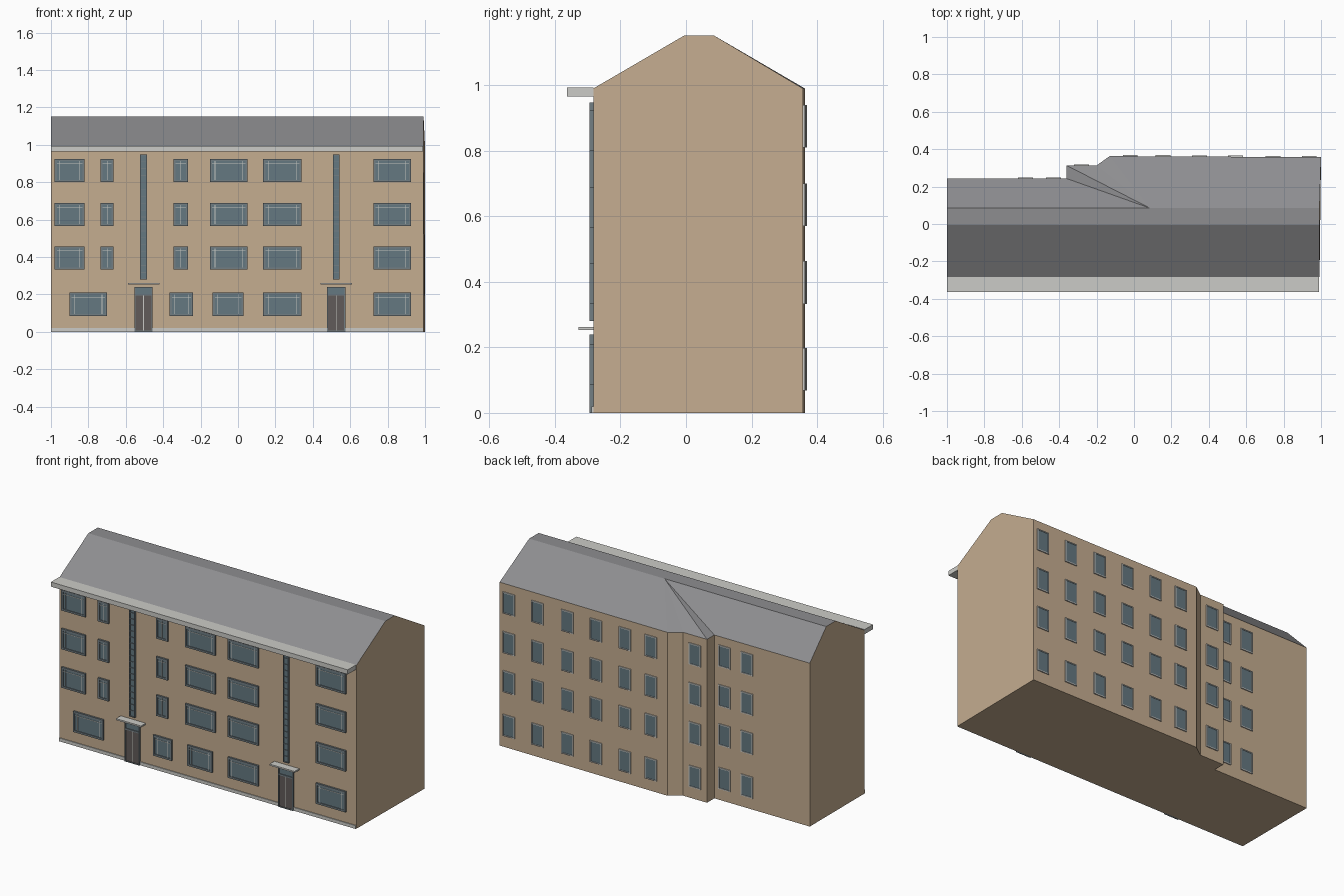
import bpy, bmesh

if "Cube" in bpy.data.objects:
    bpy.data.objects.remove(bpy.data.objects["Cube"])

FRONT = -0.283


def mat(name, r, g, b):
    m = bpy.data.materials.new(name)
    m.diffuse_color = (r, g, b, 1)
    m.use_nodes = True
    m.node_tree.nodes["Principled BSDF"].inputs["Base Color"].default_value = m.diffuse_color
    return m


WALL = mat("render_wall", .56, .42, .28)
ROOF = mat("roof_grey", .27, .27, .28)
GLASS = mat("glass", .13, .19, .22)
FRAME = mat("window_frame", .17, .21, .23)
PALE = mat("pale_trim", .6, .6, .57)
DOOR = mat("door", .12, .105, .1)


def finish(name, bm, material):
    bmesh.ops.recalc_face_normals(bm, faces=bm.faces)
    me = bpy.data.meshes.new(name)
    bm.to_mesh(me)
    bm.free()
    me.materials.append(material)
    ob = bpy.data.objects.new(name, me)
    bpy.context.collection.objects.link(ob)
    return ob


def add_box(bm, x0, x1, y0, y1, z0, z1):
    v = [bm.verts.new((x, y, z)) for x in (x0, x1) for y in (y0, y1) for z in (z0, z1)]
    for f in ((0, 1, 3, 2), (4, 6, 7, 5), (0, 4, 5, 1), (2, 3, 7, 6), (0, 2, 6, 4), (1, 5, 7, 3)):
        bm.faces.new([v[i] for i in f])


def boxes(name, material, items):
    bm = bmesh.new()
    for b in items:
        add_box(bm, *b)
    return finish(name, bm, material)


def ring(x0, x1, y0, y1, z0, z1, t):
    # four bars around a rectangle
    return [(x0, x0 + t, y0, y1, z0, z1), (x1 - t, x1, y0, y1, z0, z1),
            (x0 + t, x1 - t, y0, y1, z0, z0 + t), (x0 + t, x1 - t, y0, y1, z1 - t, z1)]


# Stepped footprint: front right, the back wall steps, front left
EAVE, RIDGE = 0.99, 1.152
R0, R1 = -0.005, 0.085
foot = [(.992, FRONT), (1, .357), (-.13, .363), (-.2, .313), (-.36, .313),
        (-.36, .243), (-1, .243), (-1, FRONT)]

# Walls with both gables and the floor
bm = bmesh.new()
low = [bm.verts.new((x, y, 0)) for x, y in foot]
top = [bm.verts.new((x, y, EAVE)) for x, y in foot]
n = len(foot)
for i in range(n):
    j = (i + 1) % n
    face = [low[i], low[j], top[j], top[i]]
    if i in (0, 6):
        x = foot[i][0]
        ys = (R1, R0) if i == 0 else (R0, R1)
        face[3:3] = [bm.verts.new((x, y, RIDGE)) for y in ys]
    bm.faces.new(face)
bm.faces.new(low)
finish("walls", bm, WALL)

# Roof: front slope, flat ridge strip and a fanned back slope
bm = bmesh.new()
e = [bm.verts.new((x, y, EAVE)) for x, y in foot]
fr, br, bl, fl = [bm.verts.new((x, y, RIDGE)) for x, y in
                  ((.992, R0), (.992, R1), (-1, R1), (-1, R0))]
mid = bm.verts.new((.085, R1, RIDGE))
bm.faces.new((e[7], e[0], fr, fl))
bm.faces.new((fl, fr, br, mid, bl))
bm.faces.new((e[1], mid, br))
for i in range(1, 5):
    bm.faces.new((e[i], e[i + 1], mid))
bm.faces.new((e[5], bl, mid))
bm.faces.new((e[5], e[6], bl))
finish("roof", bm, ROOF)

# Eaves cornice and plinth strip on the front
boxes("cornice", PALE, [(-1, .99, -.363, FRONT, .965, .993)])
boxes("plinth", PALE, [(-1, .99, FRONT - .005, FRONT, 0, .02)])

# Front windows
upper = [(-.98, -.82), (-.735, -.665), (-.345, -.268), (-.15, .05), (.135, .34), (.725, .925)]
lower = [(-.9, -.7), (-.365, -.24), (-.135, .03), (.135, .34), (.725, .925)]
wins = [(a, b, z, z + .125) for z in (.8, .565, .332) for a, b in upper]
wins += [(a, b, .085, .21) for a, b in lower]
frames, panes, bars = [], [], []
for a, b, z0, z1 in wins:
    frames += ring(a, b, FRONT - .011, FRONT, z0, z1, .011)
    panes.append((a + .011, b - .011, FRONT - .006, FRONT, z0 + .011, z1 - .011))
    bars.append((a + .011, b - .011, FRONT - .008, FRONT - .006, z1 - .026, z1 - .023))
    xs = (a + .027, b - .027) if b - a > .1 else ((a + b) / 2,)
    bars += [(x - .0015, x + .0015, FRONT - .008, FRONT - .006, z0 + .011, z1 - .011) for x in xs]
boxes("front_window_frames", FRAME, frames)
boxes("front_window_glass", GLASS, panes)
boxes("front_window_bars", PALE, bars)

# Two entrances, each with a tall stair window, door, transom and canopy
for side, cx in (("left", -.505), ("right", .525)):
    y = FRONT - .012
    s0, s1, z0, z1 = cx - .018, cx + .018, .28, .947
    strip = ring(s0, s1, y, FRONT, z0, z1, .004)
    step = (z1 - z0) / 18
    strip += [(s0 + .004, s1 - .004, y + .002, FRONT, z0 + k * step - .002, z0 + k * step + .002)
              for k in range(1, 18)]
    boxes(side + "_stair_window_frame", FRAME, strip)
    boxes(side + "_stair_window_glass", GLASS,
          [(s0 + .004, s1 - .004, y + .006, FRONT, z0 + .004, z1 - .004)])
    boxes(side + "_door_surround", FRAME,
          ring(cx - .049, cx + .049, y, FRONT, 0, .24, .006) +
          [(cx - .043, cx + .043, y, FRONT, .193, .202)])
    boxes(side + "_door_leaves", DOOR,
          [(cx - .043, cx - .002, y + .003, FRONT, .006, .193),
           (cx + .002, cx + .043, y + .003, FRONT, .006, .193)])
    boxes(side + "_door_gap", PALE, [(cx - .002, cx + .002, y + .004, FRONT, .006, .193)])
    boxes(side + "_transom_glass", GLASS, [(cx - .043, cx + .043, y + .005, FRONT, .202, .234)])
    boxes(side + "_canopy", PALE, [(cx - .084, cx + .084, -.328, FRONT, .253, .262)])

# Back windows follow the stepped wall
cols = [(x, .358) for x in (-.06, .115, .31, .503, .703, .897)]
cols += [(-.32, .313), (-.47, .243), (-.62, .243)]
frames, panes = [], []
for x, y in cols:
    y = .363 - .006 * (x + .13) / 1.13 if y == .358 else y
    for z in (.81, .57, .333, .068):
        frames += ring(x, x + .08, y - .004, y + .006, z, z + .13, .006)
        panes.append((x + .006, x + .074, y - .004, y + .003, z + .006, z + .124))
boxes("back_window_frames", PALE, frames)
boxes("back_window_glass", GLASS, panes)
